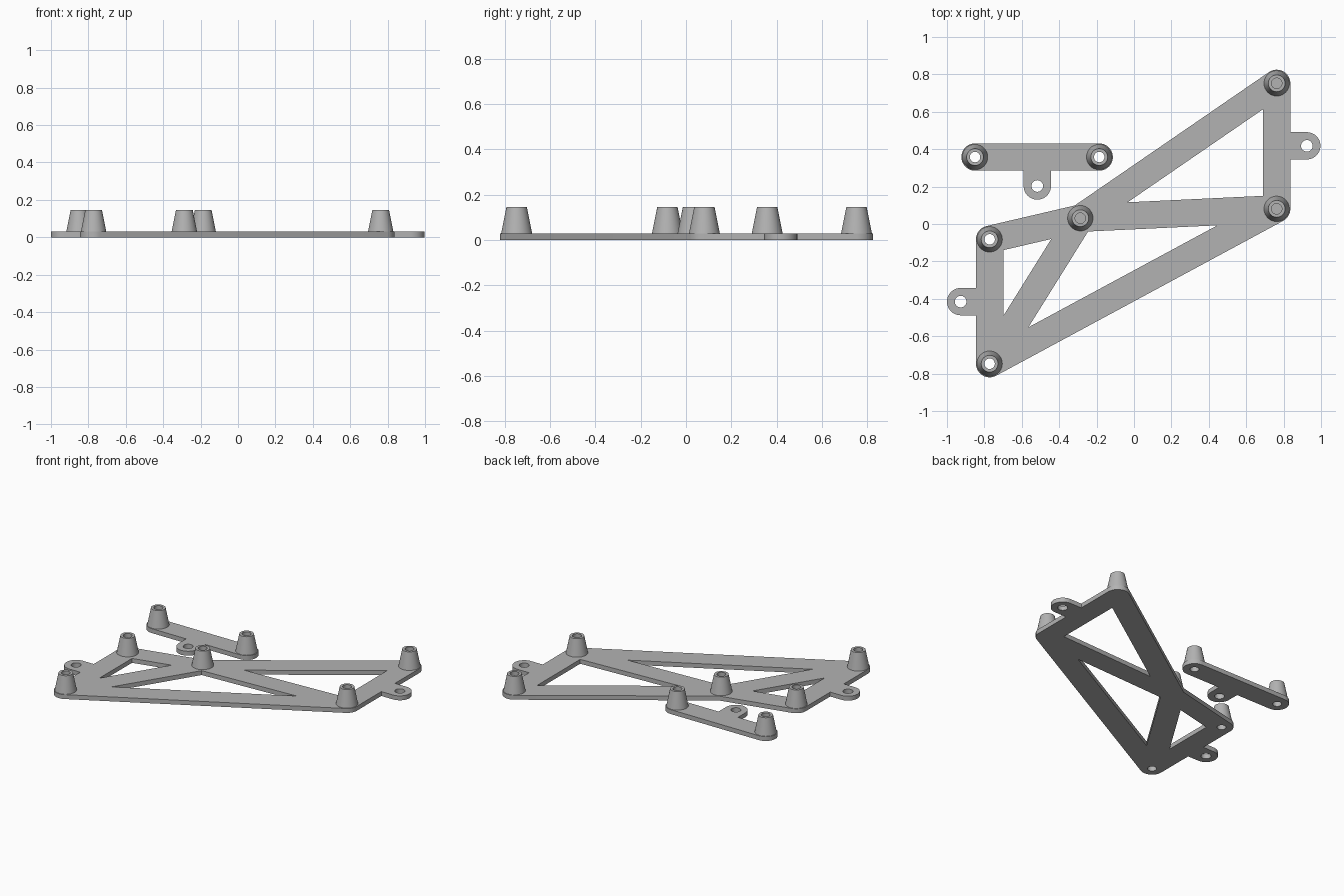
import bpy, bmesh, math
from mathutils import Vector

cube = bpy.data.objects.get("Cube")
if cube:
    bpy.data.objects.remove(cube)

PLATE_H = 0.03
ARM = 0.073        # half width of every arm
POST_H = 0.145
BORE = 0.028
TAB_BORE = 0.031

grey = bpy.data.materials.new("grey_plastic")
grey.use_nodes = True
grey.diffuse_color = (0.45, 0.45, 0.45, 1)
grey.node_tree.nodes["Principled BSDF"].inputs["Base Color"].default_value = grey.diffuse_color


def offset(points, r, steps=24):
    """Offset a counter-clockwise path: rounded at outer corners, mitred at inner ones."""
    pts = [Vector(p) for p in points]
    out = []
    for i, p in enumerate(pts):
        a = (p - pts[i - 1]).normalized()
        b = (pts[(i + 1) % len(pts)] - p).normalized()
        turn = math.atan2(a.x * b.y - a.y * b.x, a.dot(b))
        if turn < -3.1:
            turn += math.tau
        n1, n2 = Vector((a.y, -a.x)), Vector((b.y, -b.x))
        if turn * r > 0:
            start = math.atan2(n1.y, n1.x)
            n = max(2, round(steps * turn / math.pi))
            for k in range(n + 1):
                t = start + turn * k / n
                out.append(p + Vector((math.cos(t), math.sin(t))) * r)
        else:
            out.append(p + (n1 + n2) * r / (1 + n1.dot(n2)))
    return out


def circle(centre, r, n=40):
    return [Vector(centre) + Vector((math.cos(math.tau * k / n), math.sin(math.tau * k / n))) * r
            for k in range(n)]


def finish(name, bm):
    bmesh.ops.remove_doubles(bm, verts=bm.verts, dist=1e-5)
    bmesh.ops.recalc_face_normals(bm, faces=bm.faces)
    mesh = bpy.data.meshes.new(name)
    bm.to_mesh(mesh)
    bm.free()
    mesh.materials.clear()
    mesh.materials.append(grey)
    obj = bpy.data.objects.new(name, mesh)
    bpy.context.collection.objects.link(obj)
    bpy.ops.object.select_all(action='DESELECT')
    obj.select_set(True)
    bpy.context.view_layer.objects.active = obj
    bpy.ops.object.shade_smooth_by_angle(angle=math.radians(30))
    return obj


def plate(name, loops):
    """Flat plate: first loop is the outline, the others are openings."""
    curve = bpy.data.curves.new(name + "_profile", 'CURVE')
    curve.dimensions = '2D'
    curve.fill_mode = 'BOTH'
    curve.extrude = PLATE_H / 2
    for loop in loops:
        s = curve.splines.new('POLY')
        s.points.add(len(loop) - 1)
        for pt, co in zip(s.points, loop):
            pt.co = (co.x, co.y, 0, 1)
        s.use_cyclic_u = True
    tmp = bpy.data.objects.new(name + "_profile", curve)
    bpy.context.collection.objects.link(tmp)
    deps = bpy.context.evaluated_depsgraph_get()
    mesh = bpy.data.meshes.new_from_object(tmp.evaluated_get(deps))
    bm = bmesh.new()
    bm.from_mesh(mesh)
    bmesh.ops.translate(bm, verts=bm.verts, vec=(0, 0, PLATE_H / 2))
    bpy.data.objects.remove(tmp)
    bpy.data.meshes.remove(mesh)
    return finish(name, bm)


def post(name, centre):
    """Tapered hollow standoff."""
    profile = [(BORE, PLATE_H), (BORE, POST_H), (0.045, POST_H), (0.068, PLATE_H)]
    bm = bmesh.new()
    rings = [[bm.verts.new((v.x, v.y, z)) for v in circle(centre, r)] for r, z in profile]
    for lo, hi in zip(rings, rings[1:]):
        for k in range(len(lo)):
            j = (k + 1) % len(lo)
            bm.faces.new((lo[k], lo[j], hi[j], hi[k]))
    finish(name, bm)


# Post centres of the main frame
left_back, left_front = (-0.772, -0.082), (-0.772, -0.747)
middle = (-0.287, 0.031)
right_front, right_back = (0.763, 0.081), (0.763, 0.752)

# Screw tabs: the path runs out to the tab and back again
left_foot, left_tab = (-0.772, -0.415), (-0.927, -0.415)
right_foot, right_tab = (0.763, 0.418), (0.924, 0.418)

outline = [left_back, left_foot, left_tab, left_foot, left_front,
           right_front, right_foot, right_tab, right_foot, right_back, middle]
triangles = [(left_back, left_front, middle),
             (left_front, right_front, middle),
             (middle, right_front, right_back)]
plate("main_frame",
      [offset(outline, ARM)]
      + [offset(t, -ARM) for t in triangles]
      + [circle(c, TAB_BORE) for c in (left_tab, right_tab)]
      + [circle(c, BORE) for c in (left_back, left_front)])

# Small separate bracket
b_left, b_right = (-0.85, 0.358), (-0.186, 0.358)
b_foot, b_tab = (-0.517, 0.358), (-0.517, 0.203)
plate("small_bracket",
      [offset([b_left, b_foot, b_tab, b_foot, b_right], ARM), circle(b_tab, TAB_BORE)]
      + [circle(c, BORE) for c in (b_left, b_right)])

# Standoffs
for name, c in {"left_back_post": left_back, "left_front_post": left_front,
                "middle_post": middle, "right_front_post": right_front,
                "right_back_post": right_back, "bracket_left_post": b_left,
                "bracket_right_post": b_right}.items():
    post(name, c)
